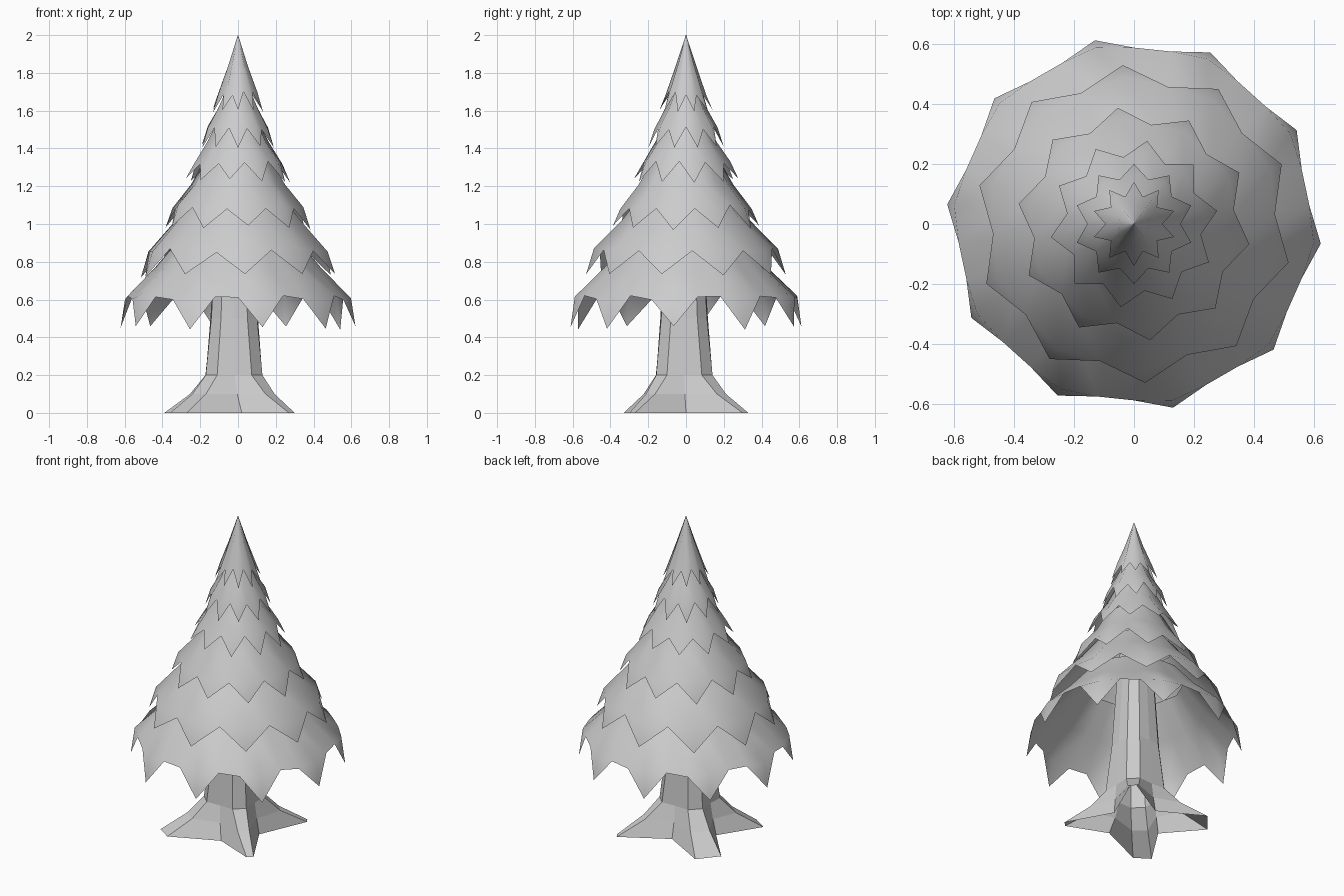
import bpy, math, random

if "Cube" in bpy.data.objects:
    bpy.data.objects.remove(bpy.data.objects["Cube"])

random.seed(4)
TEETH = 10


def make_object(name, verts, faces, smooth):
    mesh = bpy.data.meshes.new(name)
    mesh.from_pydata(verts, [], faces)
    mesh.polygons.foreach_set("use_smooth", [smooth] * len(mesh.polygons))
    mesh.update()
    obj = bpy.data.objects.new(name, mesh)
    bpy.context.collection.objects.link(obj)
    return obj


def bridge(a, b, n):
    """Quads between two rings (upper ring starts at a, lower at b)."""
    return [(a + i, b + i, b + (i + 1) % n, a + (i + 1) % n) for i in range(n)]


def skirt(name, rings, tip, offset, per_tooth, pleat):
    """Foliage tier: pleated profile rings from top to notch level, then pointed teeth."""
    n = TEETH * per_tooth
    verts, faces = [], []
    for k, (r, z) in enumerate(rings):
        last = k == len(rings) - 1
        for i in range(n):
            a = math.radians(offset) + math.tau * i / n
            is_tip = i % per_tooth == 0
            rr = r * (1 + pleat if is_tip else 1 if last else 1 - pleat / 2)
            zz = z + (random.uniform(-0.012, 0.012) if last else 0)
            verts.append((rr * math.cos(a), rr * math.sin(a), zz))
        if k:
            faces += bridge((k - 1) * n, k * n, n)
    base = (len(rings) - 1) * n
    for t in range(TEETH):
        i = t * per_tooth
        a = math.radians(offset) + math.tau * t / TEETH
        verts.append((tip[0] * math.cos(a), tip[0] * math.sin(a),
                      tip[1] + random.uniform(-0.012, 0.012)))
        p = len(verts) - 1
        faces.append((base + (i - 1) % n, p, base + i))
        faces.append((base + i, p, base + i + 1))
    return make_object(name, verts, faces, True)


# Foliage tiers, top to bottom
skirt("foliage_top", [(0.001, 2.0), (0.047, 1.84), (0.095, 1.69)], (0.14, 1.60), 18, 2, 0.14)
skirt("foliage_2", [(0.06, 1.71), (0.103, 1.61), (0.155, 1.51)], (0.20, 1.41), 18, 2, 0.08)
skirt("foliage_3", [(0.10, 1.55), (0.158, 1.43), (0.225, 1.32)], (0.28, 1.23), 9, 2, 0.06)
skirt("foliage_4", [(0.16, 1.36), (0.24, 1.21), (0.335, 1.09)], (0.39, 0.98), -10, 2, 0.05)
skirt("foliage_5", [(0.22, 1.16), (0.335, 1.01), (0.47, 0.86)], (0.53, 0.725), -14, 2, 0.04)
skirt("foliage_bottom", [(0.29, 0.94), (0.43, 0.77), (0.587, 0.61)], (0.625, 0.45), -6, 3, 0.025)

# Trunk with four flared roots: (first tip, second tip, following valley) per root
foot = [(0.28, 0.30), (0.26, 0.33), (-0.02, 0.17),
        (-0.29, 0.32), (-0.39, 0.20), (-0.20, -0.02),
        (-0.36, -0.27), (-0.27, -0.33), (0.02, -0.20),
        (0.27, -0.30), (0.30, -0.27), (0.15, 0.0)]
n = len(foot)
verts, faces = [], []
# z, radius, share of the foot shape
levels = [(1.45, 0.06, 0), (0.95, 0.11, 0), (0.5, 0.14, 0), (0.2, 0.16, 0.06),
          (0.1, 0.165, 0.4), (0.0, 0.17, 1)]
for k, (z, r, f) in enumerate(levels):
    for i, (fx, fy) in enumerate(foot):
        a = math.radians(30 + 30 * i)
        rr = r * (0.9 if i % 3 == 2 else 1)
        cx, cy = -0.02 + rr * math.cos(a), -0.01 + rr * math.sin(a)
        verts.append((cx + (fx - cx) * f, cy + (fy - cy) * f, z))
    if k:
        faces += bridge((k - 1) * n, k * n, n)
make_object("trunk", verts, faces, False)
